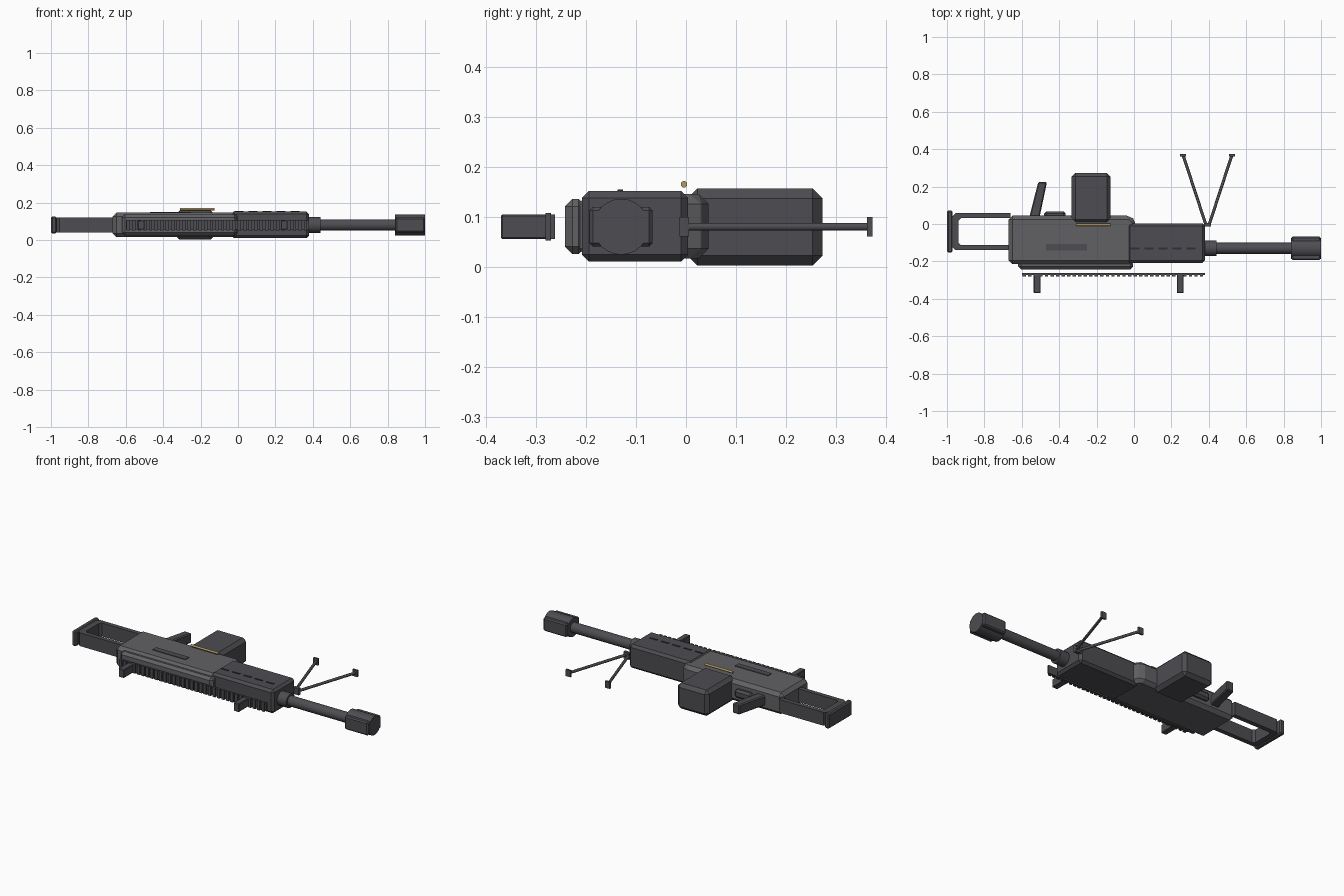
import bpy, bmesh
from math import pi
from mathutils import Vector

if "Cube" in bpy.data.objects:
    bpy.data.objects.remove(bpy.data.objects["Cube"])

ZC = 0.08  # height of the centre plane


def material(name, rgb):
    m = bpy.data.materials.new(name)
    m.diffuse_color = (*rgb, 1)
    m.use_nodes = True
    m.node_tree.nodes["Principled BSDF"].inputs["Base Color"].default_value = m.diffuse_color
    return m


DARK = material("dark_metal", (0.075, 0.075, 0.085))
MID = material("mid_metal", (0.12, 0.12, 0.13))
BLACK = material("black_slots", (0.03, 0.03, 0.035))
BRASS = material("brass", (0.45, 0.32, 0.12))


def finish(name, bm, mat, bevel=0):
    bmesh.ops.recalc_face_normals(bm, faces=bm.faces)
    me = bpy.data.meshes.new(name)
    bm.to_mesh(me)
    bm.free()
    ob = bpy.data.objects.new(name, me)
    bpy.context.collection.objects.link(ob)
    me.materials.append(mat)
    if bevel:
        b = ob.modifiers.new("chamfer", 'BEVEL')
        b.width, b.segments = bevel, 1
        b.limit_method, b.angle_limit = 'ANGLE', 0.6
    return ob


def prism(name, pts, z0, z1, mat=DARK, bevel=0):
    bm = bmesh.new()
    f = bm.faces.new([bm.verts.new((x, y, z0)) for x, y in pts])
    ext = bmesh.ops.extrude_face_region(bm, geom=[f])["geom"]
    bmesh.ops.translate(bm, vec=(0, 0, z1 - z0),
                        verts=[v for v in ext if isinstance(v, bmesh.types.BMVert)])
    return finish(name, bm, mat, bevel)


def box(name, x0, x1, y0, y1, z0, z1, mat=DARK, bevel=0):
    return prism(name, [(x0, y0), (x1, y0), (x1, y1), (x0, y1)], z0, z1, mat, bevel)


def rod(name, a, b, r, sides=24, mat=DARK, bevel=0):
    a, b = Vector(a), Vector(b)
    bpy.ops.mesh.primitive_cylinder_add(vertices=sides, radius=r, depth=(b - a).length,
                                        location=(a + b) / 2,
                                        rotation=(b - a).to_track_quat('Z', 'Y').to_euler())
    ob = bpy.context.object
    ob.name = name
    ob.data.materials.append(mat)
    if bevel:
        m = ob.modifiers.new("chamfer", 'BEVEL')
        m.width, m.segments, m.angle_limit = bevel, 1, 0.9
    bpy.ops.object.shade_smooth_by_angle(angle=pi / 6)
    return ob


# Receiver with sloped front corner, and its lower strip
prism("receiver", [(-0.67, -0.215), (0.01, -0.215), (0.01, 0.015), (-0.02, 0.045), (-0.67, 0.045)],
      0.016, 0.146, MID, 0.02)
box("receiver_top_strip", -0.62, -0.005, -0.242, -0.2, 0.025, 0.136, MID, 0.015)
box("receiver_panel", -0.47, -0.25, -0.142, -0.108, 0.14, 0.15, DARK)

# Handguard with vent slots
box("handguard", -0.036, 0.38, -0.208, 0.004, 0.01, 0.152, DARK, 0.014)
for i in range(5):
    x = -0.018 + 0.075 * i
    box("vent_slot", x, x + 0.048, -0.137, -0.126, 0.145, 0.155, BLACK)

# Barrel, collar and muzzle brake
Y = -0.13
rod("barrel", (0.36, Y, ZC), (0.88, Y, ZC), 0.03)
rod("barrel_collar", (0.36, Y, ZC), (0.44, Y, ZC), 0.042)
rod("muzzle_brake", (0.84, Y, ZC), (1.0, Y, ZC), 0.056)
box("muzzle_side_plates", 0.842, 0.998, Y - 0.063, Y + 0.063, ZC - 0.04, ZC + 0.04, DARK, 0.007)

# Skeleton stock and butt plate
prism("stock_frame", [(-0.66, 0.058), (-0.955, 0.058), (-0.972, 0.041), (-0.972, -0.123),
                      (-0.955, -0.14), (-0.66, -0.14), (-0.66, -0.113), (-0.925, -0.113),
                      (-0.938, -0.1), (-0.938, 0.018), (-0.925, 0.031), (-0.66, 0.031)],
      0.04, 0.12)
box("butt_plate", -1.0, -0.97, -0.153, 0.071, 0.035, 0.125, DARK, 0.007)

# Ammunition box and brass feed strip
box("ammo_box", -0.333, -0.125, 0.003, 0.273, 0.002, 0.157, DARK, 0.02)
rod("brass_feed", (-0.31, -0.004, 0.165), (-0.125, -0.004, 0.165), 0.0065, 16, BRASS)

# Grip and trigger housing
prism("grip", [(-0.56, 0.035), (-0.505, 0.035), (-0.465, 0.225), (-0.512, 0.225)],
      0.05, 0.11, DARK, 0.006)
box("trigger_housing", -0.48, -0.365, 0.03, 0.068, 0.055, 0.105, DARK, 0.012)

# Toothed rail with front and rear sights
box("rail", -0.6, 0.38, -0.272, -0.262, 0.055, 0.105)
for i in range(33):
    x = -0.595 + 0.0296 * i
    box("rail_tooth", x, x + 0.018, -0.281, -0.27, 0.052, 0.108)
for n, x in (("rear_sight", -0.518), ("front_sight", 0.247)):
    box(n, x - 0.018, x + 0.018, -0.37, -0.268, 0.055, 0.105, DARK, 0.003)

# Bipod pivot, legs and feet
box("bipod_pivot", 0.375, 0.413, -0.013, 0.006, 0.06, 0.1)
for s in (-1, 1):
    x = 0.393 + s * 0.13
    rod("bipod_leg", (0.393 + s * 0.01, 0, ZC), (x, 0.367, ZC), 0.008, 12)
    box("bipod_foot", x - 0.016, x + 0.016, 0.362, 0.373, 0.06, 0.1)
